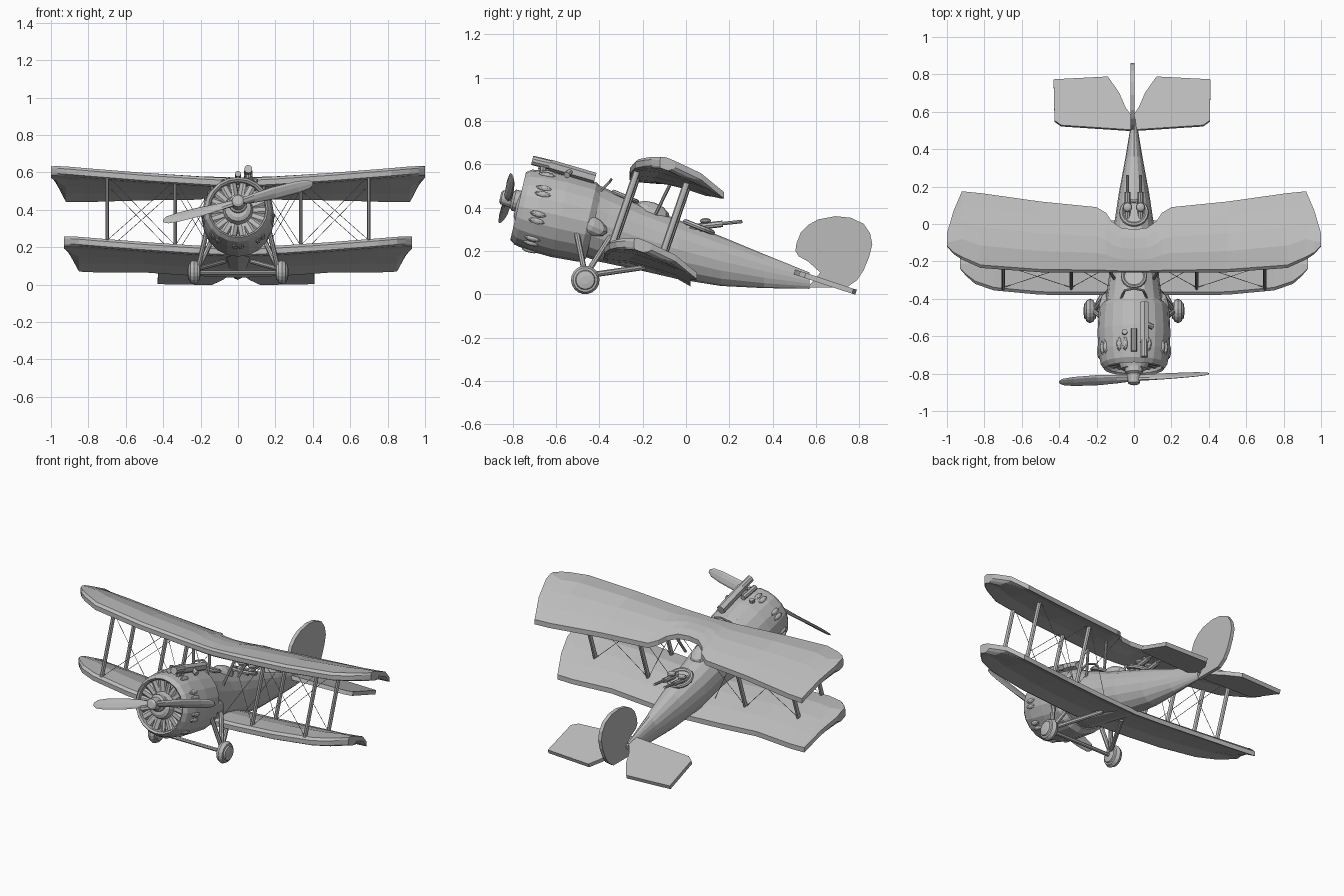
import bpy, bmesh, math
from mathutils import Matrix, Vector, Euler

cube = bpy.data.objects.get("Cube")
if cube:
    bpy.data.objects.remove(cube)

grey = bpy.data.materials.new("plain_grey")
grey.use_nodes = True
COLOUR = (0.5, 0.5, 0.5, 1)
grey.diffuse_color = COLOUR
grey.node_tree.nodes["Principled BSDF"].inputs["Base Color"].default_value = COLOUR


def finish(name, bm, matrix=Matrix()):
    bmesh.ops.recalc_face_normals(bm, faces=bm.faces[:])
    mesh = bpy.data.meshes.new(name)
    bm.to_mesh(mesh)
    bm.free()
    mesh.transform(matrix)
    mesh.materials.append(grey)
    ob = bpy.data.objects.new(name, mesh)
    bpy.context.collection.objects.link(ob)
    return ob


def loft(name, rings, matrix=Matrix()):
    """Skin a list of equal rings and cap both ends."""
    bm = bmesh.new()
    vs = [[bm.verts.new(p) for p in ring] for ring in rings]
    n = len(vs[0])
    for a, b in zip(vs, vs[1:]):
        for i in range(n):
            j = (i + 1) % n
            bm.faces.new((a[i], a[j], b[j], b[i]))
    bm.faces.new(vs[0])
    bm.faces.new(vs[-1])
    return finish(name, bm, matrix)


def circle(n):
    return [(math.cos(k * math.tau / n), math.sin(k * math.tau / n)) for k in range(n)]


def lathe(name, profile, sides, matrix=Matrix()):
    """Revolve (y, radius) pairs about the y axis."""
    return loft(name, [[(r * c, y, r * s) for c, s in circle(sides)] for y, r in profile], matrix)


def rod(bm, a, b, rx, ry=None, sides=8):
    a, b = Vector(a), Vector(b)
    d = b - a
    m = Matrix.Translation((a + b) / 2) @ d.to_track_quat('Z', 'Y').to_matrix().to_4x4()
    m = m @ Matrix.Diagonal((rx, ry or rx, d.length, 1))
    bmesh.ops.create_cone(bm, cap_ends=True, segments=sides, radius1=1, radius2=1, depth=1, matrix=m)


def ball(bm, loc, size, rot=(0, 0, 0), u=10, v=6):
    m = Matrix.Translation(loc) @ Euler(rot).to_matrix().to_4x4() @ Matrix.Diagonal((*size, 1))
    bmesh.ops.create_uvsphere(bm, u_segments=u, v_segments=v, radius=1, matrix=m)


def rods(name, pairs, rx, ry=None, sides=8, mirror=True):
    bm = bmesh.new()
    for a, b in pairs:
        for sx in ((1, -1) if mirror else (1,)):
            rod(bm, (a[0] * sx, *a[1:]), (b[0] * sx, *b[1:]), rx, ry, sides)
    return finish(name, bm)


# Nose frame: local y runs back along the engine axis
nose = Matrix.Translation((0, -.775, .407)) @ Matrix.Rotation(math.radians(-13), 4, 'X')

# Cowling, crankcase and radial cylinders
lathe("cowling", [(.07, .145), (.01, .15), (0, .16), (.025, .178), (.09, .19), (.2, .195),
                  (.33, .188), (.36, .165)], 20, nose)
lathe("crankcase", [(-.01, .05), (.0, .07), (.03, .08), (.08, .085)], 18, nose)
bm = bmesh.new()
for k in range(18):
    a = k * math.tau / 18
    d = Vector((math.cos(a), 0, math.sin(a)))
    rod(bm, d * .06 + Vector((0, .045, 0)), d * .148 + Vector((0, .035, 0)), .011, .022, 6)
finish("engine_cylinders", bm, nose)

# Paired blisters around the cowling
bm = bmesh.new()
for k in range(9):
    for da in (-.09, .09):
        a = (k + .5) * math.tau / 9 + math.pi / 2 + da
        ball(bm, (.186 * math.cos(a), .1, .186 * math.sin(a)), (.015, .04, .013), (0, math.pi / 2 - a, 0), 8, 6)
finish("cowling_blisters", bm, nose)

# Propeller
prop = nose @ Matrix.Translation((0, -.055, .022)) @ Matrix.Rotation(math.radians(-14.5), 4, 'Y')
lathe("propeller_hub", [(-.035, .02), (-.028, .032), (.02, .038), (.03, .05), (.06, .05)], 14, prop)
for side, name in ((0, "propeller_blade_left"), (math.pi, "propeller_blade_right")):
    rings = []
    for x, w, t, tw in ((.02, .02, .015, 45), (.09, .028, .012, 40), (.2, .036, .009, 36),
                        (.33, .034, .007, 32), (.39, .026, .005, 30), (.413, .01, .003, 30)):
        ca, sa = math.cos(math.radians(tw)), -math.sin(math.radians(tw))
        rings.append([(x, w * c * sa + t * s * ca, w * c * ca - t * s * sa) for c, s in circle(8)])
    loft(name, rings, prop @ Matrix.Rotation(side, 4, 'Y'))

# Fuselage: each ring by its top point, bottom point and half width
rings = []
for ty, tz, by, bz, w in ((-.44, .52, -.52, .19, .165), (-.34, .475, -.4, .15, .145), (-.2, .41, -.22, .112, .125),
                          (-.04, .345, -.04, .07, .112), (.16, .268, .16, .038, .082),
                          (.36, .185, .36, .028, .045), (.57, .1, .57, .025, .01)):
    rings.append([(w * c, (ty + by) / 2 + (ty - by) / 2 * s, (tz + bz) / 2 + (tz - bz) / 2 * s)
                  for c, s in circle(16)])
loft("fuselage", rings)

# Wings: nearly flat-fronted sections on one curve, raised towards the tips
CAMBER = ((-.27, .642), (-.17, .642), (-.09, .632), (.065, .565), (.18, .475))


def camber(y):
    for (a, za), (b, zb) in zip(CAMBER, CAMBER[1:]):
        if y <= b:
            break
    return za + (zb - za) * (y - a) / (b - a)


def wing_z(x, y):
    return camber(y) - .07 * (1 - abs(x) ** 1.3)


def wing(name, stations, dy=0, dz=0):
    full = [(-x, a, b) for x, a, b in reversed(stations[1:])] + stations
    rings = []
    for x, lead, trail in full:
        top, low = [], []
        for t, drop, thick in ((0, .016, .028), (.04, .003, .05), (.3, 0, .058), (.55, 0, .058),
                               (.8, 0, .045), (1, 0, .03)):
            y = lead + (trail - lead) * t
            z = wing_z(x, y) - drop
            top.append((x, y + dy, z + dz))
            low.append((x, y + dy, z + dz - thick))
        rings.append(top + low[::-1])
    return loft(name, rings)


wing("upper_wing", [(0, -.26, -.03), (.07, -.26, -.02), (.12, -.26, .015), (.15, -.26, .06), (.2, -.26, .09),
                    (.5, -.258, .12), (.82, -.235, .165), (.92, -.19, .175), (.965, -.16, .07), (1, -.12, -.05)])
LOW = (-.12, -.37)
wing("lower_wing", [(0, -.26, .14), (.25, -.26, .14), (.5, -.258, .14), (.75, -.235, .165),
                    (.85, -.2, .17), (.895, -.16, .07), (.93, -.12, -.04)], *LOW)

# Struts and crossed rigging between the wings
def top_at(x, y):
    return (x, y, wing_z(x, y) - .03)


def low_at(x, y):
    return (x, y + LOW[0], wing_z(x, y) + LOW[1] - .01)


rods("wing_struts", [(top_at(x, y), low_at(x, y)) for x in (.335, .7) for y in (-.22, .01)], .009, .016)
rods("cabane_struts", [((.15, y, wing_z(.15, y) - .02), (.1, y - .08, .37)) for y in (-.22, -.06)], .008)
wires = []
for y in (-.22, .01):
    for a, b in ((.335, .7), (.12, .335)):
        wires += [(top_at(a, y), low_at(b, y)), (top_at(b, y), low_at(a, y))]
rods("rigging_wires", wires, .0016, sides=5)

# Undercarriage
HUB = (.215, -.465, .085)
rods("undercarriage_legs", [(HUB, (.15, -.52, .36)), (HUB, (.12, -.34, .28)), (HUB, (.07, -.19, .125))], .013)
rods("axle", [((-.24, -.465, .065), (.24, -.465, .065))], .011, mirror=False)
for sx, side in ((1, "left"), (-1, "right")):
    place = Matrix.Translation((.235 * sx, -.465, .066)) @ Matrix.Rotation(math.pi / 2, 4, 'Z')
    lathe("wheel_" + side, [(-.034, .02), (-.03, .042), (-.022, .046), (-.02, .056), (0, .066), (.02, .056),
                            (.022, .046), (.03, .042), (.034, .02)], 18, place)
bm = bmesh.new()
for sx in (1, -1):
    ball(bm, (.15 * sx, -.455, .325), (.038, .1, .045), (-.42, 0, 0))
finish("side_fairings", bm)


# Tail surfaces
def plate(name, outline, thick, axis):
    half = Vector(axis) * thick / 2
    return loft(name, [[Vector(p) + half * s for p in outline] for s in (-1, 1)])


fin = [(.505, .2), (.51, .235), (.53, .285), (.565, .32), (.61, .345), (.69, .36), (.76, .353), (.82, .325),
       (.85, .28), (.86, .23), (.845, .17), (.82, .11), (.79, .065), (.74, .03), (.56, .03), (.62, .1),
       (.565, .15), (.52, .175)]
plate("tail_fin", [(-.008, y, z) for y, z in fin], .022, (1, 0, 0))
for sx, side in ((1, "left"), (-1, "right")):
    stab = [(0, .5), (.38, .525), (.415, .55), (.42, .77), (.13, .785), (.07, .7), (.035, .62), (0, .57)]
    plate("tailplane_" + side, [(x * sx - .01, y, .103 - .33 * (y - .5)) for x, y in stab], .024, (0, .31, .95))

# Pilot cockpit: windscreen, rim and headrest
rods("windscreen", [((.07, -.4, .47), (.05, -.355, .515)), ((.05, -.355, .515), (0, -.345, .53))], .006)
bm = bmesh.new()
ball(bm, (0, -.16, .375), (.06, .09, .05), (-.35, 0, 0))
finish("headrest", bm)


def ring(name, loc, radius, tube, tilt):
    m = Matrix.Translation(loc) @ Matrix.Rotation(math.pi / 2 + tilt, 4, 'X')
    rings = [[(c * (radius + tube * p), tube * q, s * (radius + tube * p)) for c, s in circle(18)]
             for p, q in circle(7) + [(1, 0)]]
    return loft(name, rings, m)


ring("pilot_cockpit_rim", (0, -.28, .45), .06, .01, -.4)
ring("gunner_cockpit_rim", (0, .06, .31), .068, .012, -.38)

# Gunner's twin guns on a mount
rods("rear_guns", [((.035, .0, .305), (.035, .17, .325))], .015)
rods("rear_gun_barrels", [((.035, .16, .325), (.035, .26, .336))], .008)
rods("rear_gun_mount", [((.035, .07, .30), (0, .04, .27))], .012)
bm = bmesh.new()
for sx in (1, -1):
    ball(bm, (.035 * sx, .09, .338), (.026, .026, .014))
finish("gun_drums", bm)

# Fixed guns and sight on top of the cowling
rods("nose_gun", [((.055, -.71, .618), (.055, -.62, .596))], .022, sides=10, mirror=False)
rods("nose_gun_body", [((.055, -.63, .596), (.055, -.42, .535))], .026, sides=6, mirror=False)
rods("sight_tube", [((0, -.68, .592), (0, -.56, .572))], .016, mirror=False)
rods("gun_mounts", [((.055, -.66, .57), (.055, -.66, .6)), ((.1, -.55, .55), (.055, -.53, .57)),
                    ((-.05, -.58, .55), (-.05, -.575, .57))], .015, mirror=False)
